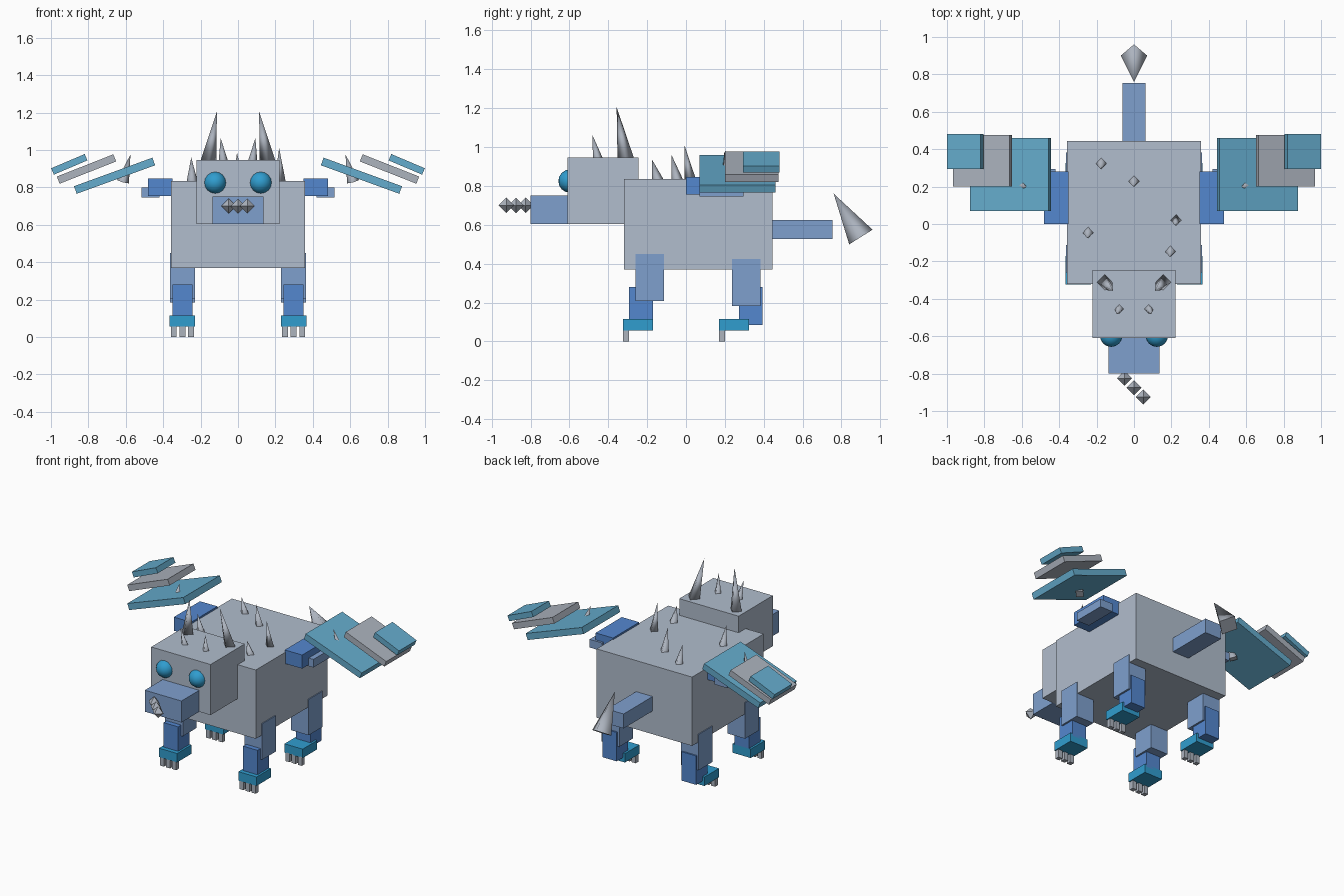
import bpy, bmesh, math
from mathutils import Vector, Matrix

if "Cube" in bpy.data.objects:
    bpy.data.objects.remove(bpy.data.objects["Cube"])


def material(name, r, g, b):
    lin = [((c / 255 + 0.055) / 1.055) ** 2.4 for c in (r, g, b)]
    m = bpy.data.materials.new(name)
    m.diffuse_color = (*lin, 1)
    m.use_nodes = True
    m.node_tree.nodes["Principled BSDF"].inputs["Base Color"].default_value = m.diffuse_color
    return m


HIDE = material("pale_grey_blue", 177, 189, 205)
HORN = material("horn_grey", 172, 179, 190)
SOFT = material("soft_blue", 127, 160, 206)
DEEP = material("deep_blue", 84, 135, 207)
TEAL = material("bright_teal", 48, 157, 207)
WING = material("wing_teal", 101, 172, 205)


def finish(name, bm, mat, smooth_angle=None):
    bmesh.ops.recalc_face_normals(bm, faces=bm.faces[:])
    me = bpy.data.meshes.new(name)
    bm.to_mesh(me)
    bm.free()
    me.materials.append(mat)
    ob = bpy.data.objects.new(name, me)
    bpy.context.collection.objects.link(ob)
    if smooth_angle:
        bpy.ops.object.select_all(action='DESELECT')
        ob.select_set(True)
        bpy.context.view_layer.objects.active = ob
        bpy.ops.object.shade_smooth_by_angle(angle=math.radians(smooth_angle))
    return ob


def box(name, x, y, z, mat, tilt=0):
    """Box from (min, max) ranges, optionally tilted about the y axis."""
    bm = bmesh.new()
    size = [r[1] - r[0] for r in (x, y, z)]
    mid = [(r[1] + r[0]) / 2 for r in (x, y, z)]
    m = (Matrix.Translation(mid) @ Matrix.Rotation(math.radians(tilt), 4, 'Y')
         @ Matrix.Diagonal((*size, 1)))
    bmesh.ops.create_cube(bm, size=1, matrix=m)
    return finish(name, bm, mat)


def spike(name, base, tip, r, mat=HORN):
    """Four-sided spike from base centre to tip."""
    base, tip = Vector(base), Vector(tip)
    d = tip - base
    rot = Vector((0, 0, 1)).rotation_difference(d).to_matrix().to_4x4()
    bm = bmesh.new()
    bmesh.ops.create_cone(bm, cap_ends=True, segments=4, radius1=r, radius2=0,
                          depth=d.length,
                          matrix=Matrix.Translation((base + tip) / 2) @ rot)
    return finish(name, bm, mat, 97)


def sided(s, a, b):
    return (a, b) if s > 0 else (-b, -a)


# Torso, head, snout and tail
box("body", (-.357, .357), (-.32, .445), (.37, .835), HIDE)
box("head", (-.222, .222), (-.61, -.245), (.605, .947), HIDE)
box("snout", (-.137, .137), (-.80, -.605), (.605, .75), SOFT)
box("tail", (-.062, .062), (.44, .755), (.527, .625), SOFT)
spike("tail_tip", (0, .90, .537), (0, .76, .76), .071)

# Diamond studs at the end of the snout
for i in range(3):
    bm = bmesh.new()
    bmesh.ops.create_uvsphere(bm, u_segments=4, v_segments=2, radius=.04)
    bmesh.ops.translate(bm, verts=bm.verts[:],
                        vec=(-.05 + .05 * i, -.825 - .05 * i, .70))
    finish("snout_stud", bm, HORN)

# Spikes along the back: base x, base y, height
for x, y, top in ((-.175, .325, .95), (0, .23, .985), (.225, .022, 1.01),
                  (-.245, -.045, .96), (.195, -.145, .935)):
    spike("back_spike", (x, y, .825), (x - .005, y - .03, top), .031)

for s in (1, -1):
    # Eyes
    bm = bmesh.new()
    bmesh.ops.create_uvsphere(
        bm, u_segments=16, v_segments=8, radius=.06,
        matrix=Matrix.Translation((s * .122, -.597, .825))
        @ Matrix.Rotation(math.pi / 2, 4, 'X'))
    finish("eye", bm, TEAL, 60)

    # Horns
    spike("large_horn", (s * .158, -.31, .935), (s * .113, -.357, 1.205), .043)
    spike("small_horn", (s * .078, -.453, .935), (s * .093, -.482, 1.063), .026)

    # Shoulders
    box("shoulder", sided(s, .35, .48), (0, .28), (.755, .847), DEEP)
    box("wing_arm", sided(s, .42, .515), (.07, .295), (.745, .80), SOFT)

    # Wing: three tilted slabs, given by centre, length, depth and thickness
    for name, cx, cz, length, y, t, ang, mat in (
            ("wing_inner", .66, .862, .446, (.07, .46), .043, 20, WING),
            ("wing_middle", .81, .898, .325, (.20, .476), .041, 21.5, HORN),
            ("wing_outer", .902, .923, .195, (.293, .481), .037, 23, WING)):
        box(name, sided(s, cx - length / 2, cx + length / 2), y,
            (cz - t / 2, cz + t / 2), mat, s * ang)
    spike("wing_spike", (s * .615, .215, .83), (s * .575, .197, .975), .033)

    # Legs: thigh, shin, foot, and three claws
    c = s * .297
    for end, thigh, thigh_z, shin, shin_z, foot in (
            ("front", (-.26, -.113), (.207, .45), (-.293, -.17), (.10, .28),
             (-.323, -.17)),
            ("rear", (.236, .383), (.183, .425), (.273, .393), (.085, .28),
             (.17, .325))):
        box(end + "_thigh", (c - .066, c + .066), thigh, thigh_z, SOFT)
        box(end + "_shin", (c - .054, c + .054), shin, shin_z, DEEP)
        box(end + "_foot", (c - .068, c + .068), foot, (.055, .115), TEAL)
        for k in (-1, 0, 1):
            cx = c + k * .046
            box(end + "_claw", (cx - .015, cx + .015),
                (foot[0], foot[0] + .03), (0, .06), HORN)
